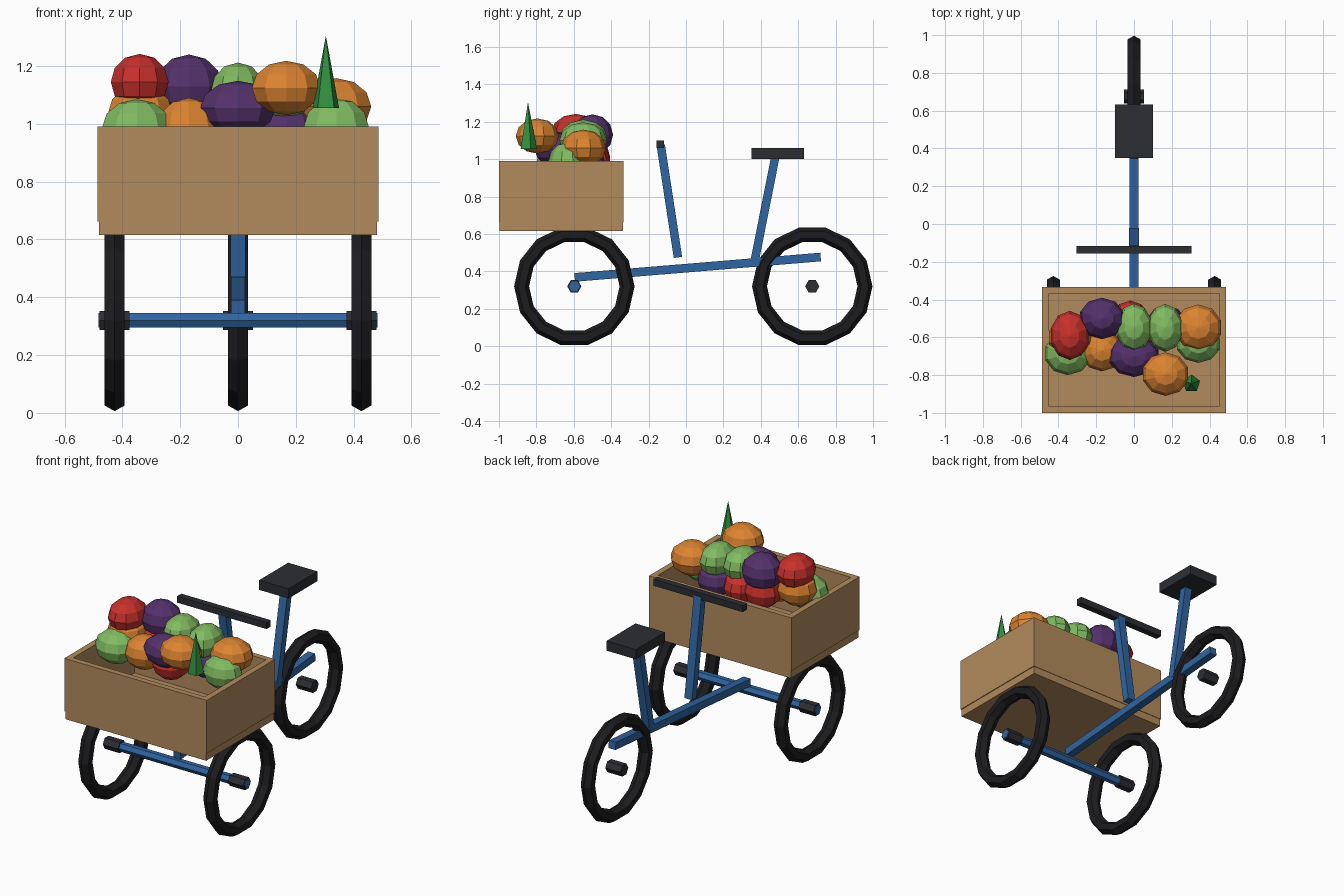
import bpy
from math import pi, atan2, hypot

if "Cube" in bpy.data.objects:
    bpy.data.objects.remove(bpy.data.objects["Cube"])


def material(name, rgb):
    m = bpy.data.materials.new(name)
    m.diffuse_color = (*rgb, 1)
    m.use_nodes = True
    m.node_tree.nodes["Principled BSDF"].inputs["Base Color"].default_value = m.diffuse_color
    return m


BLUE = material("blue_paint", (0.03, 0.13, 0.36))
BLACK = material("black_rubber", (0.012, 0.012, 0.014))
DARK = material("dark_grip", (0.025, 0.027, 0.032))
WOOD = material("wood", (0.45, 0.26, 0.11))
LEAF = material("leaf_green", (0.03, 0.28, 0.05))
COLORS = {
    "red": material("red_produce", (0.58, 0.03, 0.025)),
    "orange": material("orange_produce", (0.72, 0.23, 0.03)),
    "purple": material("purple_produce", (0.09, 0.03, 0.15)),
    "green": material("green_produce", (0.22, 0.50, 0.12)),
}


def finish(name, mat):
    o = bpy.context.object
    o.name = o.data.name = name
    o.data.materials.append(mat)
    return o


def box(name, mat, lo, hi):
    """Axis-aligned box between two corners."""
    bpy.ops.mesh.primitive_cube_add(size=1, location=[(a + b) / 2 for a, b in zip(lo, hi)])
    o = finish(name, mat)
    o.scale = [b - a for a, b in zip(lo, hi)]
    return o


def beam(name, mat, a, b, wide, deep):
    """Square tube in the x = 0 plane between two (y, z) points."""
    dy, dz = b[0] - a[0], b[1] - a[1]
    bpy.ops.mesh.primitive_cube_add(
        size=1, location=(0, (a[0] + b[0]) / 2, (a[1] + b[1]) / 2),
        rotation=(atan2(dz, dy), 0, 0))
    finish(name, mat).scale = (wide, hypot(dy, dz), deep)


def rod(name, mat, x, y, z, r, length):
    """Six-sided cylinder lying along x."""
    bpy.ops.mesh.primitive_cylinder_add(vertices=6, radius=r, depth=length,
                                        location=(x, y, z), rotation=(0, pi / 2, 0))
    finish(name, mat)


# Wheels and hubs
AXLE_Z = 0.32
for name, x, y in (("front_left", -0.427, -0.597), ("front_right", 0.427, -0.597),
                   ("rear", 0, 0.675)):
    bpy.ops.mesh.primitive_torus_add(major_segments=14, minor_segments=6,
                                     major_radius=0.282, minor_radius=0.04,
                                     location=(x, y, AXLE_Z), rotation=(pi / 2, 0, pi / 2))
    finish(name + "_tyre", BLACK)
    rod(name + "_hub", DARK, x, y, AXLE_Z, 0.038, 0.104)

# Frame
rod("front_axle", BLUE, 0, -0.597, AXLE_Z, 0.029, 0.966)
beam("main_tube", BLUE, (-0.595, 0.368), (0.72, 0.477), 0.048, 0.046)
beam("steering_stem", BLUE, (-0.043, 0.475), (-0.135, 1.075), 0.052, 0.045)
beam("seat_post", BLUE, (0.366, 0.45), (0.477, 1.01), 0.05, 0.045)

# Handlebar and seat
box("handlebar", DARK, (-0.305, -0.157, 1.06), (0.305, -0.117, 1.10))
box("seat", DARK, (-0.1, 0.35, 1.0), (0.1, 0.632, 1.06))

# Crate: floor and four walls
box("crate_floor", WOOD, (-0.481, -0.997, 0.615), (0.481, -0.336, 0.668))
for name, y in (("crate_front", -1.0), ("crate_back", -0.368)):
    box(name, WOOD, (-0.486, y, 0.662), (0.486, y + 0.035, 0.99))
for name, x in (("crate_left", -0.486), ("crate_right", 0.449)):
    box(name, WOOD, (x, -0.98, 0.662), (x + 0.037, -0.35, 0.99))

# Produce: colour, centre, radii
PRODUCE = [
    ("red", (-0.34, -0.59, 1.145), (0.105, 0.13, 0.097)),
    ("purple", (-0.17, -0.50, 1.13), (0.122, 0.11, 0.11)),
    ("green", (0, -0.548, 1.115), (0.098, 0.127, 0.097)),
    ("green", (0.165, -0.55, 1.10), (0.095, 0.127, 0.097)),
    ("orange", (0.34, -0.548, 1.06), (0.127, 0.122, 0.098)),
    ("orange", (0.167, -0.795, 1.124), (0.125, 0.115, 0.094)),
    ("purple", (0, -0.70, 1.055), (0.137, 0.11, 0.094)),
    ("orange", (-0.17, -0.67, 0.99), (0.115, 0.11, 0.10)),
    ("green", (-0.35, -0.685, 0.985), (0.127, 0.115, 0.10)),
    ("orange", (-0.338, -0.60, 1.035), (0.118, 0.11, 0.10)),
    ("green", (0.34, -0.635, 0.99), (0.118, 0.10, 0.10)),
    ("red", (-0.17, -0.51, 1.01), (0.11, 0.105, 0.10)),
    ("red", (-0.02, -0.51, 0.995), (0.10, 0.105, 0.095)),
    ("purple", (0.17, -0.54, 0.975), (0.11, 0.11, 0.095)),
    ("red", (0, -0.65, 0.96), (0.11, 0.11, 0.095)),
]
for i, (color, loc, radii) in enumerate(PRODUCE):
    bpy.ops.mesh.primitive_uv_sphere_add(segments=10, ring_count=6, radius=1, location=loc)
    finish(f"{color}_produce_{i + 1}", COLORS[color]).scale = radii

# Leafy tip
bpy.ops.mesh.primitive_cone_add(vertices=5, radius1=0.048, radius2=0, depth=0.25,
                                location=(0.304, -0.845, 1.18))
finish("leafy_tip", LEAF)
